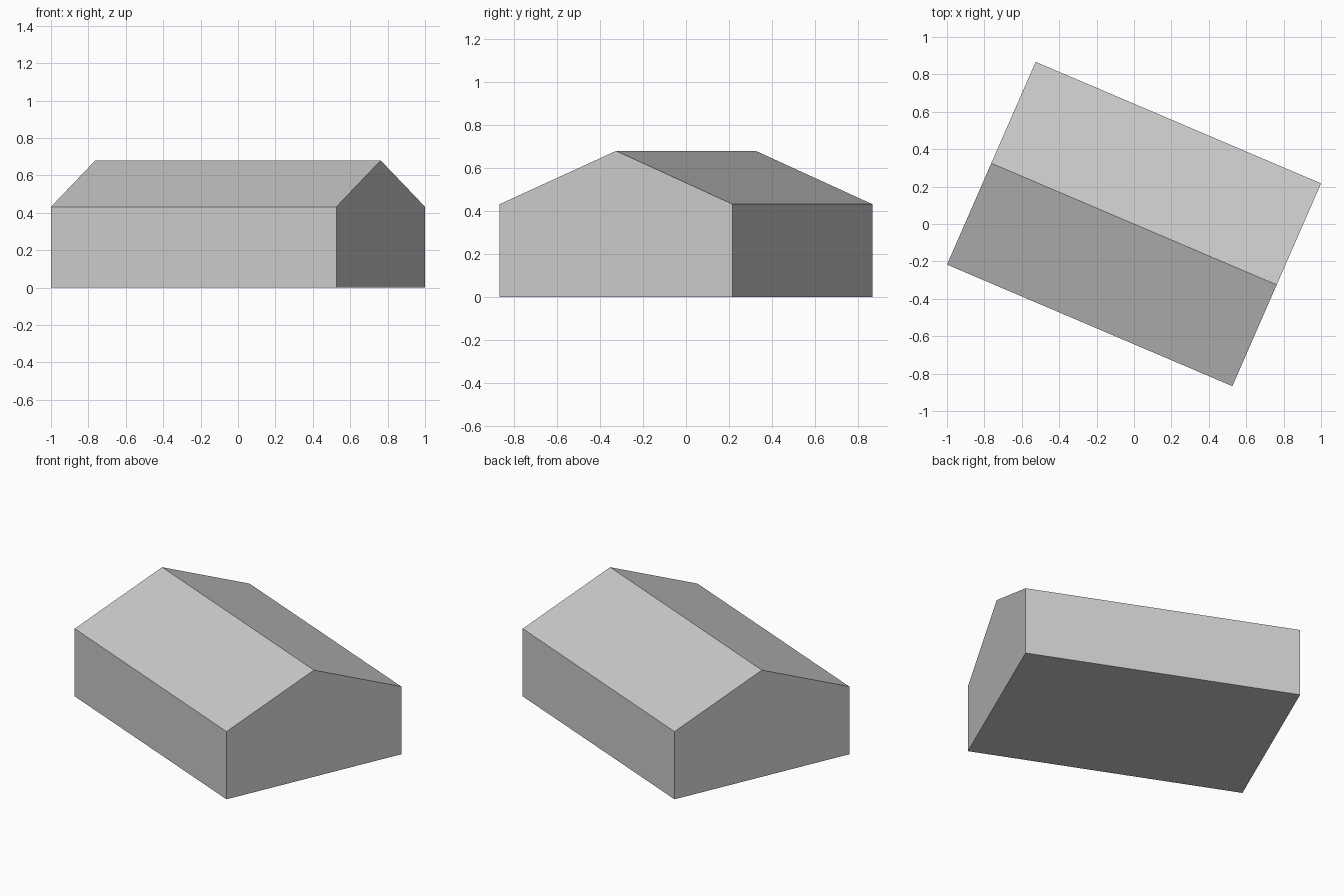
import bpy
import bmesh
from mathutils import Vector

cube = bpy.data.objects.get("Cube")
if cube:
    bpy.data.objects.remove(cube, do_unlink=True)

# Plain grey for walls and roof
grey = bpy.data.materials.new("light_grey")
grey.use_nodes = True
colour = (0.6, 0.6, 0.6, 1)
grey.diffuse_color = colour
grey.node_tree.nodes["Principled BSDF"].inputs["Base Color"].default_value = colour

# Half length along the ridge and half width across it
along = Vector((0.763, -0.325, 0))
across = Vector((0.237, 0.542, 0))
eave, ridge = 0.432, 0.68

# Gable outline as (position across, height), extruded along the ridge
gable = [(-1, 0), (1, 0), (1, eave), (0, ridge), (-1, eave)]
bm = bmesh.new()
end = bm.faces.new([bm.verts.new(across * s + Vector((0, 0, z)) - along) for s, z in gable])
ext = bmesh.ops.extrude_face_region(bm, geom=[end], use_keep_orig=True)
moved = [v for v in ext["geom"] if isinstance(v, bmesh.types.BMVert)]
bmesh.ops.translate(bm, verts=moved, vec=along * 2)
bmesh.ops.recalc_face_normals(bm, faces=bm.faces)

mesh = bpy.data.meshes.new("gabled_building")
bm.to_mesh(mesh)
bm.free()
mesh.materials.append(grey)
building = bpy.data.objects.new("gabled_building", mesh)
bpy.context.collection.objects.link(building)
